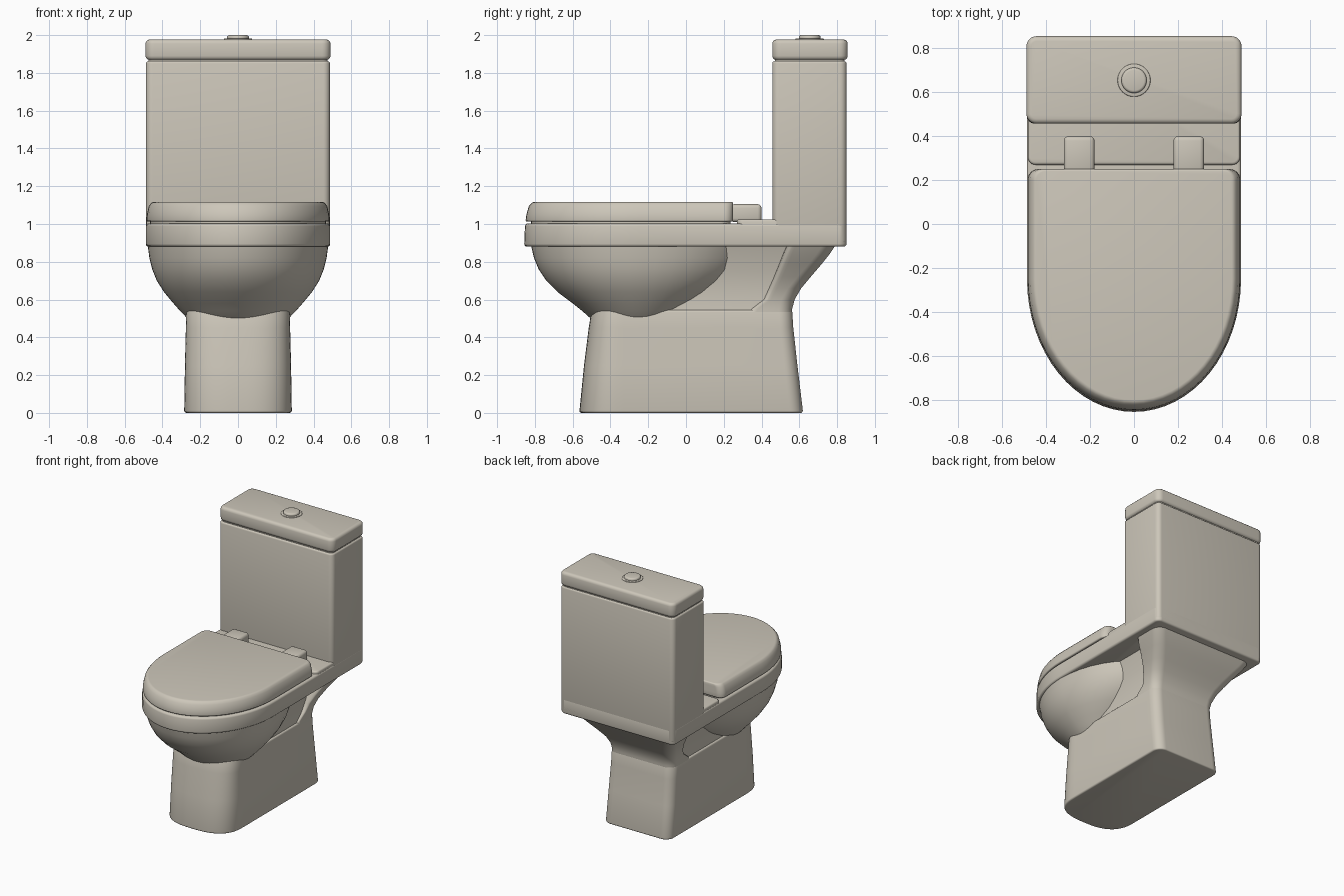
import bpy, bmesh, math

if "Cube" in bpy.data.objects:
    bpy.data.objects.remove(bpy.data.objects["Cube"])

mat = bpy.data.materials.new("warm ceramic")
mat.diffuse_color = (0.61, 0.57, 0.49, 1)
mat.use_nodes = True
mat.node_tree.nodes["Principled BSDF"].inputs["Base Color"].default_value = mat.diffuse_color


def finish(name, bm, bevel=0.0, segs=3):
    """Turn a bmesh into a smooth-shaded object with rounded edges."""
    bmesh.ops.recalc_face_normals(bm, faces=bm.faces)
    me = bpy.data.meshes.new(name)
    bm.to_mesh(me)
    bm.free()
    me.materials.append(mat)
    ob = bpy.data.objects.new(name, me)
    bpy.context.collection.objects.link(ob)
    bpy.ops.object.select_all(action='DESELECT')
    ob.select_set(True)
    bpy.context.view_layer.objects.active = ob
    if bevel:
        m = ob.modifiers.new("round", 'BEVEL')
        m.width, m.segments = bevel, segs
        m.limit_method, m.angle_limit = 'ANGLE', math.radians(40)
        bpy.ops.object.modifier_apply(modifier=m.name)
    bpy.ops.object.shade_smooth_by_angle(angle=math.radians(35))
    return ob


def ring(z, hw, yf, ys, yb, rx, ry, p=2.0):
    """D outline: curved front from ys to yf, straight sides, rounded back corners."""
    pts, n, k = [], 32, 10
    for i in range(n + 1):
        a = math.pi * i / n
        c, s = math.cos(a), math.sin(a)
        x = math.copysign(abs(c) ** (2 / p), c) * hw
        pts.append((x, ys - (ys - yf) * max(s, 0) ** (2 / p), z))
    for side in (-1, 1):
        arc = []
        for i in range(k + 1):
            a = math.pi / 2 * i / k
            arc.append((side * (hw - rx + rx * math.cos(a)), yb - ry + ry * math.sin(a), z))
        pts += arc if side < 0 else arc[::-1]
    return pts


def loft(name, rings, bevel=0.0):
    bm = bmesh.new()
    loops = [[bm.verts.new(p) for p in r] for r in rings]
    for a, b in zip(loops, loops[1:]):
        for i in range(len(a)):
            j = (i + 1) % len(a)
            bm.faces.new((a[i], a[j], b[j], b[i]))
    bm.faces.new(loops[0])
    bm.faces.new(loops[-1])
    bmesh.ops.remove_doubles(bm, verts=bm.verts, dist=0.0005)
    return finish(name, bm, bevel)


def box(name, x0, x1, y0, y1, z0, z1, bevel, corner=0.0):
    """Box; corner rounds the upright edges first."""
    bm = bmesh.new()
    bmesh.ops.create_cube(bm, size=1)
    for v in bm.verts:
        v.co = (x1 if v.co.x > 0 else x0, y1 if v.co.y > 0 else y0, z1 if v.co.z > 0 else z0)
    if corner:
        up = [e for e in bm.edges if abs(e.verts[0].co.z - e.verts[1].co.z) > 0.01]
        bmesh.ops.bevel(bm, geom=up, offset=corner, segments=6, profile=0.5, affect='EDGES')
    return finish(name, bm, bevel)


def disc(name, y, z0, z1, r, bevel):
    bm = bmesh.new()
    bmesh.ops.create_cone(bm, cap_ends=True, segments=40, radius1=r, radius2=r, depth=z1 - z0)
    bmesh.ops.translate(bm, verts=bm.verts, vec=(0, y, (z0 + z1) / 2))
    return finish(name, bm, bevel)


# pedestal foot
loft("pedestal", [ring(z, hw, yf, -0.33, yb, 0.07, 0.07, 2.7) for z, hw, yf, yb in
                  ((0, .285, -.565, .62), (.25, .281, -.54, .59), (.45, .276, -.515, .568),
                   (.545, .274, -.50, .562))], 0.012)

# web joining bowl, pedestal and neck
loft("web", [ring(z, hw, -.2, -.1, yb, .05, .05, 3) for z, hw, yb in
             ((.5, .265, .54), (.6, .255, .54), (.75, .27, .6), (.885, .31, .68))])

# flared neck under the tank
loft("neck", [ring(z, hw, yf, yf + .05, yb, .07, .07, 4) for z, hw, yf, yb in
              ((.48, .274, .30, .563), (.55, .274, .33, .562), (.60, .28, .40, .575),
               (.66, .298, .43, .61), (.72, .33, .46, .66), (.79, .375, .49, .72),
               (.84, .41, .51, .76), (.885, .435, .53, .79))])

# bowl
loft("bowl", [ring(z, hw, yf, -.25, yb, hw, yb + .25) for z, hw, yf, yb in
              ((.46, .22, -.44, -.06), (.50, .268, -.505, .0), (.54, .307, -.55, .05),
               (.58, .342, -.60, .11), (.64, .392, -.68, .20), (.70, .43, -.74, .27),
               (.76, .454, -.78, .32), (.82, .469, -.805, .35), (.885, .478, -.82, .36))])

# rim slab and raised rear deck
loft("rim", [ring(z, .488, yf, -.25, .85, .04, .04) for z, yf in ((.88, -.857), (1.003, -.852))], 0.015)
box("deck", -.484, .484, .27, .848, .93, 1.025, 0.012, 0.035)

# closed seat lid, resting on a thin recessed spacer
loft("seat_spacer", [ring(z, .465, -.82, -.25, .235, .06, .06) for z in (.99, 1.03)])
loft("seat_lid", [ring(z, hw, yf, -.25, .25, .05, .05) for z, hw, yf in
                  ((1.012, .485, -.85), (1.05, .482, -.845), (1.095, .472, -.832),
                   (1.117, .455, -.812))], 0.01)

# hinge blocks
for side, label in ((-1, "left"), (1, "right")):
    xs = sorted((side * .18, side * .32))
    box(label + "_hinge", xs[0], xs[1], .235, .40, 1.01, 1.105, 0.02)

# cistern with its lid
box("tank", -.487, .487, .457, .85, .90, 1.862, 0.012, 0.035)
box("tank_neck", -.475, .475, .47, .84, 1.84, 1.89, 0.004, 0.03)
box("tank_lid", -.49, .49, .457, .856, 1.868, 1.977, 0.022, 0.045)

# flush button
disc("button_flange", .655, 1.965, 1.983, .075, 0.005)
disc("flush_button", .655, 1.97, 2.0, .058, 0.012)
